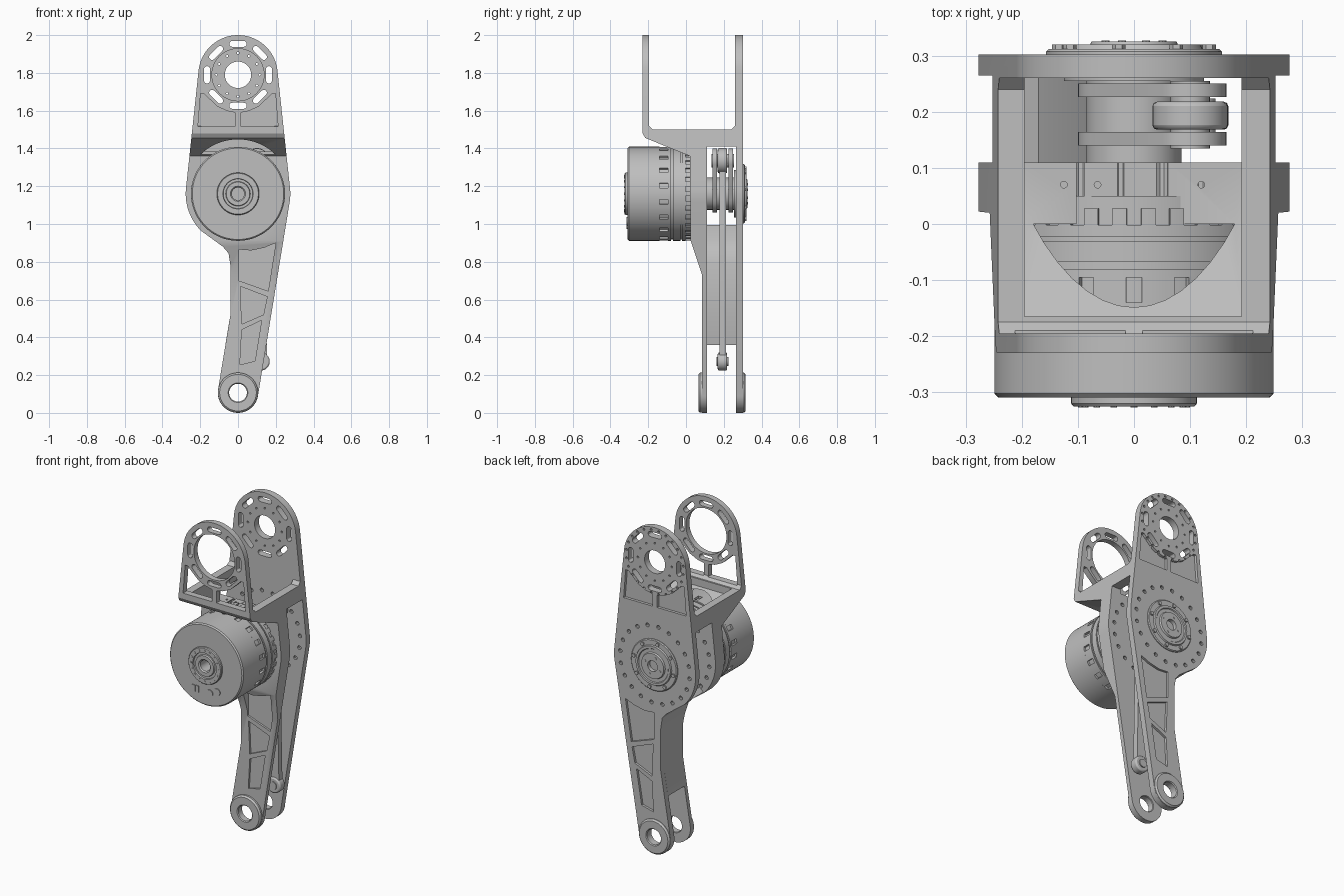
import bpy, bmesh
from math import sin, cos, pi, radians, atan2, acos, hypot

if "Cube" in bpy.data.objects:
    bpy.data.objects.remove(bpy.data.objects["Cube"])

grey = bpy.data.materials.new("machined_grey")
grey.use_nodes = True
grey.diffuse_color = (0.52, 0.52, 0.52, 1)
grey.node_tree.nodes["Principled BSDF"].inputs["Base Color"].default_value = (0.52, 0.52, 0.52, 1)

TOP, MID, LOW = 1.79, 1.16, 0.107      # heights of the three joint axes


def arc(cx, cz, r, a0, a1, n):
    return [(cx + r * cos(a0 + (a1 - a0) * i / n), cz + r * sin(a0 + (a1 - a0) * i / n))
            for i in range(n + 1)]


def circle(cx, cz, r, n=32):
    return arc(cx, cz, r, 0, 2 * pi, n)[:-1]


def link(x1, z1, r1, x2, z2, r2, n=12):
    """Outline around two circles and their outer tangents."""
    th = atan2(z2 - z1, x2 - x1)
    ph = acos((r1 - r2) / hypot(x2 - x1, z2 - z1))
    return arc(x2, z2, r2, th - ph, th + ph, n) + arc(x1, z1, r1, th + ph, th + 2 * pi - ph, n)


def ring_points(cz, r, n, start=0.0):
    return [(r * cos(start + 2 * pi * i / n), cz + r * sin(start + 2 * pi * i / n)) for i in range(n)]


def add_prism(bm, pts, a, b, axis="y"):
    """Extrude (x, z) points along y, (y, z) points along x, or (x, y) points along z."""
    def place(p, t):
        return {"y": (p[0], t, p[1]), "x": (t, p[0], p[1]), "z": (p[0], p[1], t)}[axis]
    area = sum(p[0] * q[1] - q[0] * p[1] for p, q in zip(pts, pts[1:] + pts[:1]))
    if (area > 0) != (axis == "y"):        # wind the loop so normals point outward
        pts = pts[::-1]
    low = [bm.verts.new(place(p, a)) for p in pts]
    high = [bm.verts.new(place(p, b)) for p in pts]
    bm.faces.new(low)
    bm.faces.new(high[::-1])
    for i in range(len(pts)):
        j = (i + 1) % len(pts)
        bm.faces.new((low[i], high[i], high[j], low[j]))


def finish(name, bm):
    me = bpy.data.meshes.new(name)
    bm.to_mesh(me)
    bm.free()
    me.materials.append(grey)
    ob = bpy.data.objects.new(name, me)
    bpy.context.scene.collection.objects.link(ob)
    return ob


def prisms(name, items, axis="y"):
    bm = bmesh.new()
    for pts, a, b in items:
        add_prism(bm, pts, a, b, axis)
    return finish(name, bm)


def lathe(name, cz, profile, n=64):
    """Turn a closed (radius, y) profile about a y axis at height cz."""
    bm = bmesh.new()
    rings = [[bm.verts.new((r * cos(2 * pi * i / n), y, cz + r * sin(2 * pi * i / n)))
              for r, y in profile] for i in range(n)]
    m = len(profile)
    for i in range(n):
        p, q = rings[i], rings[(i + 1) % n]
        for j in range(m):
            k = (j + 1) % m
            bm.faces.new((p[j], p[k], q[k], q[j]))
    bmesh.ops.recalc_face_normals(bm, faces=bm.faces)
    return finish(name, bm)


def carve(ob, cutter, operation="DIFFERENCE"):
    """Apply a boolean with the first solver that keeps both ends of the part."""
    cutter.hide_render = True
    mod = ob.modifiers.new("carve", "BOOLEAN")
    mod.object, mod.operation = cutter, operation
    result = ob.data
    for solver in ("EXACT", "MANIFOLD", "FLOAT"):
        mod.solver = solver
        bpy.context.view_layer.update()
        deps = bpy.context.evaluated_depsgraph_get()
        me = bpy.data.meshes.new_from_object(ob.evaluated_get(deps))
        heights = [v.co.z for v in me.vertices] or [1]
        if min(heights) < .1 and max(heights) > 1.9:
            result = me
            break
    ob.modifiers.clear()
    ob.data = result
    bpy.data.objects.remove(cutter)


# Frame: side profile trimmed by the front outline
side = [(-.23, 2.1), (-.23, 1.48), (-.215, 1.455), (.02, 1.36), (.025, .91), (.085, .73),
        (.085, -.1), (.302, -.1), (.302, 2.1), (.26, 2.1), (.26, 1.52), (.24, 1.5),
        (-.175, 1.5), (-.195, 1.52), (-.195, 2.1)]
t, s = radians(5.9), radians(9.3)
left_edge = [(-.08, .88), (-.05, .845), (-.04, .78), (-.04, .52)]
outline = (arc(0, TOP, .21, t, pi - t, 40) + arc(0, MID, .277, pi - t, radians(225), 14)
           + left_edge + arc(0, LOW, .107, radians(173), 2 * pi - s, 30)
           + arc(0, MID, .277, -s, t, 6))
frame = prisms("frame", [(side, -.5, .5)], "x")
carve(frame, prisms("outline_trim", [(outline, -.5, .5)]), "INTERSECT")

# Gap between the two legs, pocket in the bridge, clearance for the motor
carve(frame, prisms("leg_gap", [([(.11, -.2), (.265, -.2), (.265, 1.41), (.11, 1.41)], -.6, .6)], "x"))
pocket = [(-.165, 1.6), (-.165, 1.455), (0, 1.385), (.133, 1.385), (.133, 1.3), (.262, 1.3), (.262, 1.6)]
carve(frame, prisms("bridge_pocket", [(pocket, -.195, .192)], "x"))
carve(frame, prisms("motor_clearance", [(circle(0, MID, .288, 64), -.5, 0)]))
carve(frame, prisms("bridge_holes", [(circle(x, .07, .006, 12), 1.36, 1.45) for x in (-.125, -.065, .12)], "z"))

# Slots around the top joint and the joint bores
cuts = []
for i in range(8):
    a = i * pi / 4
    cx, cz = .164 * cos(a), TOP + .164 * sin(a)
    dx, dz = -.03 * sin(a), .03 * cos(a)
    cuts.append((link(cx - dx, cz - dz, .016, cx + dx, cz + dz, .016, 6), -.4, .4))
cuts += [(circle(0, TOP, .138, 48), -.4, 0), (circle(0, TOP, .07, 40), .2, .4),
         (circle(0, LOW, .05), -.1, .4)]
carve(frame, prisms("slots_and_bores", cuts))

# Windows in the front fork, matching recesses on the back
window = [(.015, 1.515), (.212, 1.515), (.198, 1.69), (.18, 1.69),
          (.16, 1.67), (.11, 1.623), (.06, 1.599), (.015, 1.59)]
cuts = []
for m in (1, -1):
    shape = [(m * x, z) for x, z in window]
    cuts += [(shape, -.4, 0), (shape, .285, .4)]
carve(frame, prisms("windows", cuts))

# Bolt circles
cuts = [(circle(x, z, .007, 8), .285, .4) for x, z in ring_points(TOP, .194, 24, .13)]
cuts += [(circle(x, z, .006, 8), .2, .4) for x, z in ring_points(TOP, .115, 12)]
cuts += [(circle(x, z, .012, 10), -.1, .4) for x, z in ring_points(MID, .236, 20, .1)]
cuts += [(circle(0, LOW + .078, .007, 8), -.1, .4)]
carve(frame, prisms("bolt_holes", cuts))

# Recesses on the outside of both legs
recesses = [[(.005, .7), (.16, .645), (.2, .9), (.14, .875), (.07, .86), (.005, .865)],
            [(.012, .67), (.155, .615), (.135, .52), (.02, .47)],
            [(.02, .44), (.125, .49), (.09, .275), (.01, .255)]]
carve(frame, prisms("leg_recesses", [(p, a, b) for p in recesses for a, b in ((-.2, .097), (.288, .4))]))

# Wall joining the legs along one edge
wall = [(-.195, .97)] + left_edge + [(-.067, .36), (-.03, .36), (-.003, .52), (-.003, .79),
                                     (-.02, .86), (-.06, .915), (-.17, .995)]
prisms("leg_wall", [(wall, .105, .27)])

# Foot joint rings
for name, y0, y1 in (("front_foot_ring", .065, .11), ("back_foot_ring", .267, .315)):
    lathe(name, LOW, [(.047, y0 + .005), (.052, y0), (.097, y0), (.106, y0 + .009),
                      (.106, y1 - .009), (.097, y1), (.052, y1), (.047, y1 - .005)])

# Motor: turned housing with grooves, hub and bore
lathe("motor_housing", MID, [
    (.033, .05), (.033, -.318), (.04, -.325), (.062, -.325), (.065, -.315), (.078, -.315),
    (.08, -.325), (.108, -.325), (.112, -.32), (.112, -.309), (.242, -.309), (.249, -.302),
    (.249, -.14), (.236, -.14), (.236, -.095), (.249, -.095), (.249, -.08), (.241, -.08),
    (.241, -.068), (.249, -.068), (.249, -.03), (.243, -.03), (.243, -.022), (.249, -.022),
    (.249, -.002), (.24, -.002), (.24, .05)], 96)


def teeth(name, count, fill, r0, r1, y0, y1):
    items = []
    for i in range(count):
        a, w = 2 * pi * i / count, fill * pi / count
        items.append((arc(0, MID, r1, a - w, a + w, 4) + arc(0, MID, r0, a + w, a - w, 4), y0, y1))
    prisms(name, items)


teeth("motor_teeth", 18, .68, .23, .249, -.141, -.094)
teeth("flange_teeth", 30, .5, .235, .249, -.003, .028)
prisms("hub_screws", [(circle(x, z, .006, 8), -.327, -.32) for x, z in ring_points(MID, .094, 16)])
ports = [([(x - .02, .98), (x, .98), (x, 1.02), (x - .02, 1.02)], -.314, -.3) for x in (-.073, -.047)]
ports += [(circle(x, z, .022, 16), -.314, -.3) for x, z in ((.025, .995), (.075, 1.015))]
prisms("motor_ports", ports)

# Output bearing through the back plate
lathe("back_bearing", MID, [(.033, .255), (.033, .325), (.076, .325), (.08, .315), (.1, .315),
                            (.104, .32), (.118, .32), (.122, .312), (.152, .312), (.157, .307),
                            (.157, .29), (.125, .29), (.125, .255)])
prisms("bearing_bolts", [(circle(x, z, .012, 6), .305, .32) for x, z in ring_points(MID, .137, 8, .2)])
prisms("cap_screws", [(circle(x, z, .007, 8), .32, .327) for x, z in ring_points(MID, .055, 4, .4)])

# Crank with its shaft and pin
TIP = (.1, 1.335)
prisms("crank_plates", [(link(0, MID, .1, *TIP, .065, 20), a, b) for a, b in ((.14, .164), (.226, .25))])
prisms("crank_shaft", [(circle(0, MID, .085, 48), .1, .27)])
prisms("crank_pin", [(circle(*TIP, .035), .135, .255)])

# Push rod with an eye at each end
END = (.12, .272)
prisms("push_rod", [(link(*END, .034, *TIP, .034), .177, .211)])
for name, (x, z), r in (("rod_top_eye", TIP, .067), ("rod_bottom_eye", END, .048)):
    eye = prisms(name, [(circle(x, z, r, 40), .168, .218)])
    bevel = eye.modifiers.new("rounding", "BEVEL")
    bevel.width, bevel.segments = .008, 2
prisms("rod_bottom_pin", [(circle(*END, .025), .162, .224)])

# Smooth round parts while keeping machined edges crisp
bpy.ops.object.select_all(action="DESELECT")
for ob in bpy.context.scene.objects:
    if ob.type == "MESH":
        ob.select_set(True)
        bpy.context.view_layer.objects.active = ob
bpy.ops.object.shade_smooth_by_angle(angle=radians(30))
